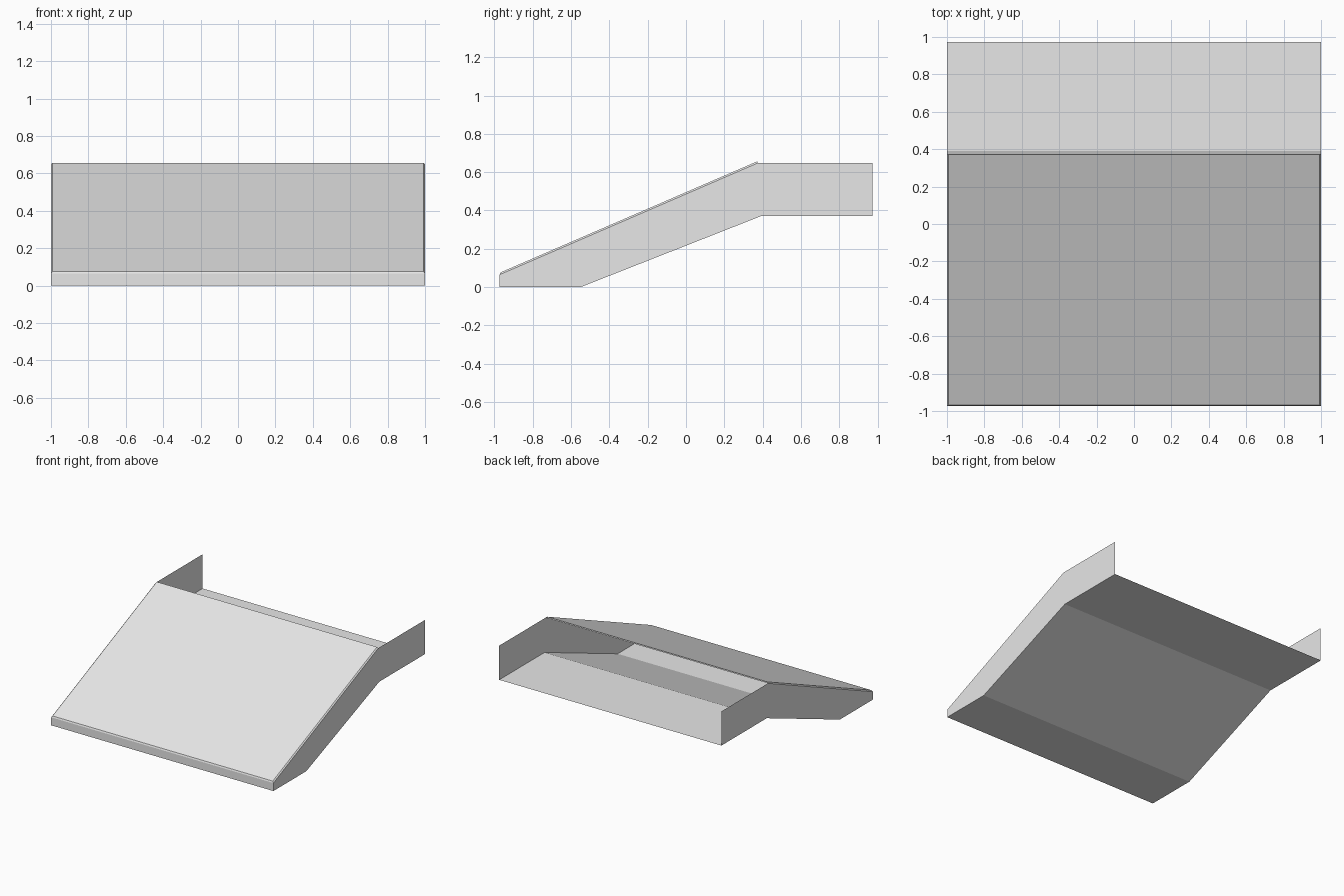
import bpy, bmesh
from mathutils import Vector

if "Cube" in bpy.data.objects:
    bpy.data.objects.remove(bpy.data.objects["Cube"])

grey = bpy.data.materials.new("light_grey")
grey.diffuse_color = (0.8, 0.8, 0.8, 1)
grey.use_nodes = True
grey.node_tree.nodes["Principled BSDF"].inputs["Base Color"].default_value = grey.diffuse_color

HALF = 1.0      # half width
END = 0.973     # half length
LIP = 0.065     # height of the front lip
TOP = 0.648     # height of the rear walls
CREST = 0.375   # where the ramp ends
FLOOR = 0.37    # height of the rear floor


def make(name, polys):
    """One mesh object from a few polygons."""
    bm = bmesh.new()
    for poly in polys:
        bm.faces.new([bm.verts.new(p) for p in poly])
    bmesh.ops.remove_doubles(bm, verts=bm.verts, dist=1e-5)
    me = bpy.data.meshes.new(name)
    bm.to_mesh(me)
    bm.free()
    me.materials.append(grey)
    ob = bpy.data.objects.new(name, me)
    bpy.context.collection.objects.link(ob)
    return ob


# Thin side walls, mirrored left and right
outline = [(-END, 0), (-0.55, 0), (0.39, FLOOR), (END, FLOOR),
           (END, TOP), (CREST, TOP), (-END, LIP)]
make("right_wall", [[(HALF, y, z) for y, z in outline]])
make("left_wall", [[(-HALF, y, z) for y, z in reversed(outline)]])

# Front lip, bottom, sloped floor and rear floor as one folded sheet
sheet = [(-END, LIP), (-END, 0), (-0.55, 0), (0.39, FLOOR), (END, FLOOR)]
make("folded_floor", [
    [(-HALF, *b), (HALF, *b), (HALF, *a), (-HALF, *a)]
    for a, b in zip(sheet, sheet[1:])])

# Ramp plate with chamfered front and side edges
B = 0.009
along = Vector((0, CREST + END, TOP - LIP)).normalized()
normal = Vector((0, -along.z, along.y))
side = Vector((HALF, 0, 0))
front, crest = Vector((0, -END, LIP)), Vector((0, CREST, TOP))
base = [front - side, front + side, crest + side, crest - side]
inset = Vector((B, 0, 0))
upper = [base[0] + inset + (along + normal) * B,
         base[1] - inset + (along + normal) * B,
         base[2] - inset + normal * B,
         base[3] + inset + normal * B]
make("ramp", [upper, base[::-1]] + [
    [base[i], base[(i + 1) % 4], upper[(i + 1) % 4], upper[i]]
    for i in range(4)])
